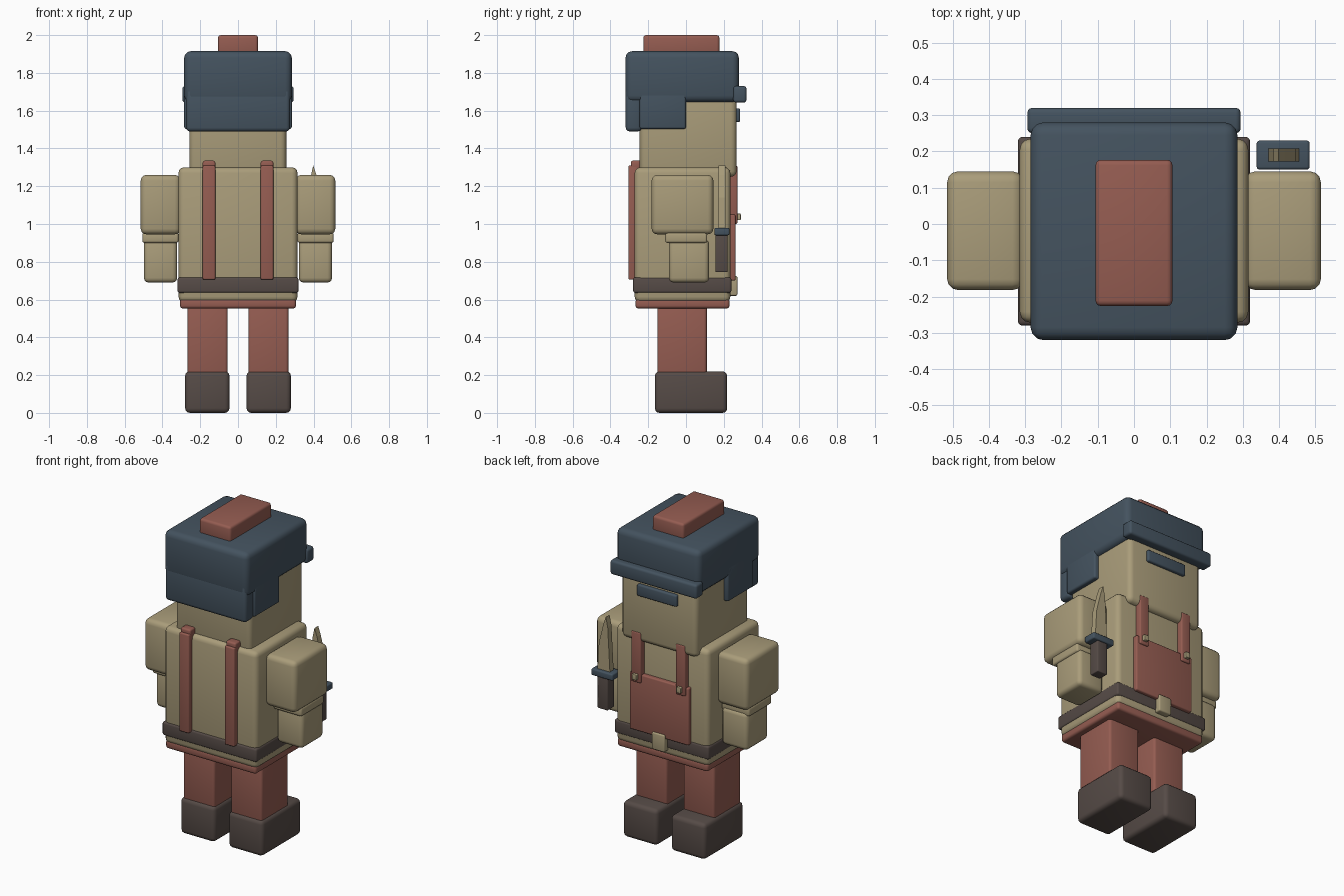
import bpy, bmesh
from mathutils import Vector

if "Cube" in bpy.data.objects:
    bpy.data.objects.remove(bpy.data.objects["Cube"])


def material(name, rgb):
    m = bpy.data.materials.new(name)
    m.diffuse_color = (*rgb, 1)
    m.use_nodes = True
    m.node_tree.nodes["Principled BSDF"].inputs["Base Color"].default_value = m.diffuse_color
    return m


TAN = material("tan", (0.40, 0.335, 0.195))
RED = material("brick_red", (0.30, 0.108, 0.083))
NAVY = material("slate_blue", (0.058, 0.086, 0.115))
BROWN = material("dark_brown", (0.092, 0.070, 0.062))


def finish(name, bm, mat, bevel):
    bmesh.ops.recalc_face_normals(bm, faces=bm.faces)
    if bevel:
        bmesh.ops.bevel(bm, geom=bm.edges[:], offset=bevel, segments=3,
                        profile=0.5, affect='EDGES', clamp_overlap=True)
        for f in bm.faces:
            f.smooth = True
    me = bpy.data.meshes.new(name)
    bm.to_mesh(me)
    bm.free()
    me.materials.append(mat)
    ob = bpy.data.objects.new(name, me)
    bpy.context.collection.objects.link(ob)
    if bevel:
        bpy.context.view_layer.objects.active = ob
        ob.select_set(True)
        bpy.ops.object.shade_smooth_by_angle(angle=0.7)
        ob.select_set(False)
    return ob


def box(name, mat, x, y, z, bevel=0.02):
    """Rounded box given as (min, max) ranges on each axis."""
    bm = bmesh.new()
    bmesh.ops.create_cube(bm, size=1)
    for v in bm.verts:
        v.co = Vector([(r[0] + r[1]) / 2 + c * (r[1] - r[0])
                       for r, c in zip((x, y, z), v.co)])
    return finish(name, bm, mat, bevel)


def pair(name, mat, x, y, z, bevel=0.02):
    """A box on the right side and its mirror on the left."""
    box(name + "_right", mat, x, y, z, bevel)
    box(name + "_left", mat, (-x[1], -x[0]), y, z, bevel)


# Legs and boots
pair("boot", BROWN, (0.045, 0.28), (-0.165, 0.218), (0, 0.22), 0.025)
pair("leg", RED, (0.055, 0.267), (-0.152, 0.11), (0.19, 0.58), 0.015)

# Trunk
box("trouser_waist", RED, (-0.307, 0.307), (-0.267, 0.23), (0.553, 0.605), 0.015)
box("torso", TAN, (-0.315, 0.315), (-0.272, 0.235), (0.585, 1.30), 0.03)
box("belt", BROWN, (-0.32, 0.32), (-0.28, 0.24), (0.635, 0.718), 0.012)
box("belt_buckle", TAN, (-0.043, 0.043), (0.225, 0.272), (0.62, 0.725), 0.008)

# Overalls
box("bib", RED, (-0.2, 0.2), (0.215, 0.262), (0.70, 1.05), 0.008)
pair("front_strap", RED, (0.118, 0.183), (0.22, 0.272), (1.0, 1.31), 0.008)
pair("strap_button", TAN, (0.135, 0.165), (0.26, 0.29), (1.02, 1.055), 0.004)
pair("back_strap", RED, (0.12, 0.187), (-0.305, -0.255), (0.705, 1.31), 0.008)
pair("shoulder_strap", RED, (0.12, 0.187), (-0.292, -0.235), (1.285, 1.335), 0.01)

# Arms
pair("upper_arm", TAN, (0.305, 0.515), (-0.182, 0.145), (0.945, 1.26), 0.03)
pair("cuff", TAN, (0.315, 0.506), (-0.11, 0.112), (0.90, 0.955), 0.012)
pair("hand", TAN, (0.322, 0.498), (-0.09, 0.122), (0.69, 0.92), 0.025)

# Head and hat
box("head", TAN, (-0.258, 0.256), (-0.245, 0.268), (1.25, 1.75), 0.03)
box("eye_bar", NAVY, (-0.135, 0.135), (0.245, 0.287), (1.54, 1.612), 0.01)
box("hat_crown", NAVY, (-0.285, 0.285), (-0.32, 0.28), (1.645, 1.915), 0.035)
box("hat_neck_guard", NAVY, (-0.275, 0.275), (-0.319, -0.235), (1.49, 1.72), 0.02)
pair("hat_ear_flap", NAVY, (0.23, 0.285), (-0.245, 0.0), (1.503, 1.72), 0.012)
box("hat_brim", NAVY, (-0.294, 0.294), (0.25, 0.32), (1.643, 1.73), 0.014)
box("hat_crest", RED, (-0.106, 0.106), (-0.226, 0.177), (1.89, 2.0), 0.015)

# Knife
box("knife_grip", BROWN, (0.378, 0.447), (0.155, 0.22), (0.745, 0.95), 0.005)
box("knife_guard", NAVY, (0.338, 0.484), (0.15, 0.23), (0.94, 0.98), 0.008)
bm = bmesh.new()
profile = [(0.37, 0.97), (0.455, 0.97), (0.445, 1.14), (0.415, 1.26),
           (0.398, 1.31), (0.385, 1.25)]
face = bm.faces.new([bm.verts.new((x, 0.172, z)) for x, z in profile])
side = bmesh.ops.extrude_face_region(bm, geom=[face])["geom"]
bmesh.ops.translate(bm, vec=(0, 0.036, 0),
                    verts=[g for g in side if isinstance(g, bmesh.types.BMVert)])
finish("knife_blade", bm, TAN, 0)
